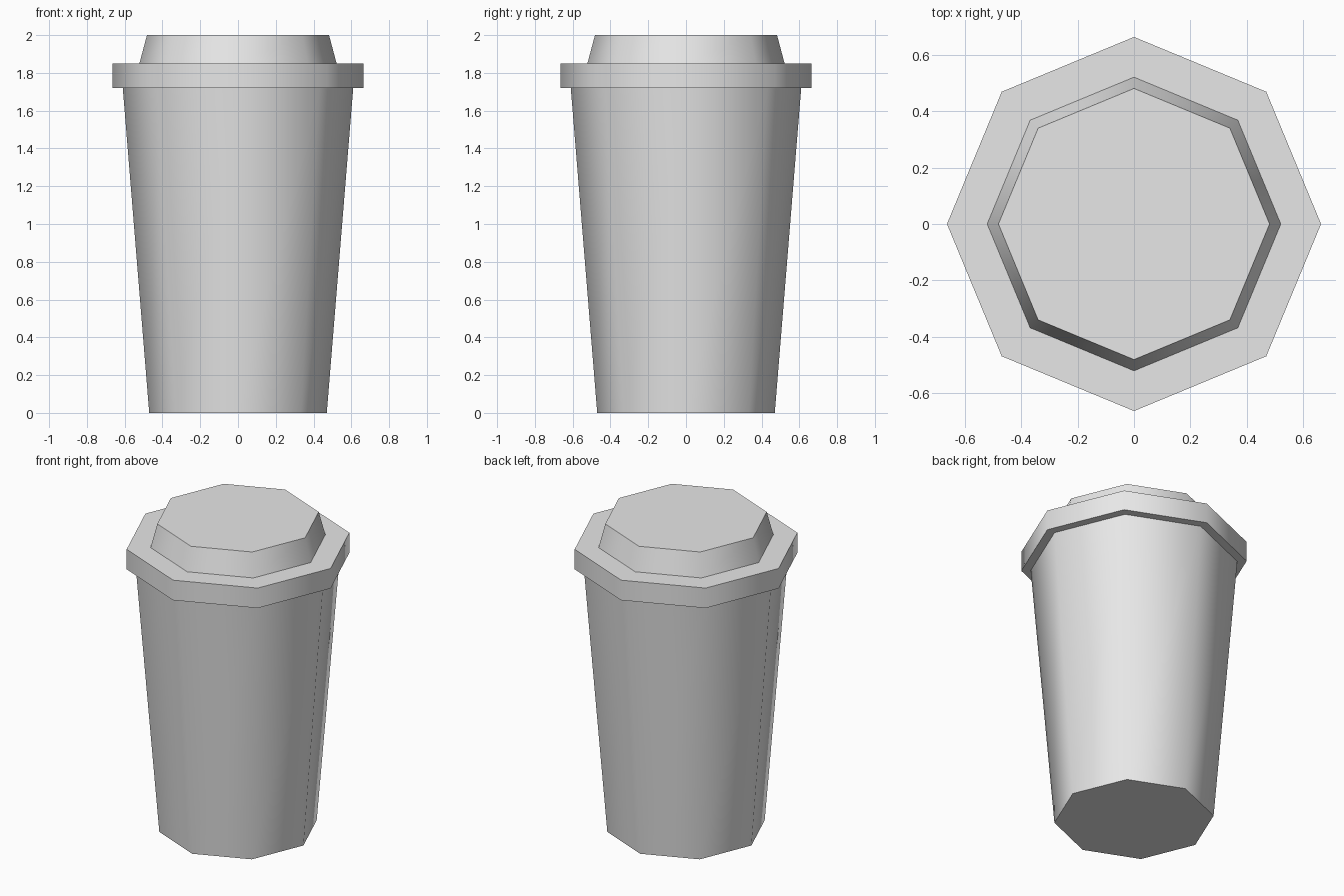
import bpy
import bmesh
from math import cos, sin, tau, radians

SIDES = 8

cube = bpy.data.objects.get("Cube")
if cube:
    bpy.data.objects.remove(cube, do_unlink=True)

# Single plain grey colour
grey = bpy.data.materials.new("plain_grey")
grey.use_nodes = True
colour = (0.8, 0.8, 0.8, 1.0)
grey.diffuse_color = colour
grey.node_tree.nodes["Principled BSDF"].inputs["Base Color"].default_value = colour


def lathe(name, profile, cap_bottom=False, cap_top=False):
    """Revolve (radius, height) points into an eight-sided shell."""
    bm = bmesh.new()
    rings = []
    for r, z in profile:
        rings.append([bm.verts.new((r * cos(tau * i / SIDES), r * sin(tau * i / SIDES), z))
                      for i in range(SIDES)])
    for low, high in zip(rings, rings[1:]):
        for i in range(SIDES):
            j = (i + 1) % SIDES
            bm.faces.new((low[i], low[j], high[j], high[i]))
    if cap_bottom:
        bm.faces.new(rings[0][::-1])
    if cap_top:
        bm.faces.new(rings[-1])
    mesh = bpy.data.meshes.new(name)
    bm.to_mesh(mesh)
    bm.free()
    mesh.materials.append(grey)
    obj = bpy.data.objects.new(name, mesh)
    bpy.context.collection.objects.link(obj)

    # Sides blend smoothly, rims stay sharp
    bpy.ops.object.select_all(action='DESELECT')
    obj.select_set(True)
    bpy.context.view_layer.objects.active = obj
    bpy.ops.object.shade_smooth_by_angle(angle=radians(50))
    return obj


# Tapered cup
lathe("cup_body", [(0.47, 0), (0.61, 1.72)], cap_bottom=True)

# Lid: underside lip, upright rim, ledge and sloped crown
lathe("lid", [(0.61, 1.72), (0.665, 1.72), (0.665, 1.85), (0.522, 1.85), (0.482, 2.0)],
      cap_top=True)
